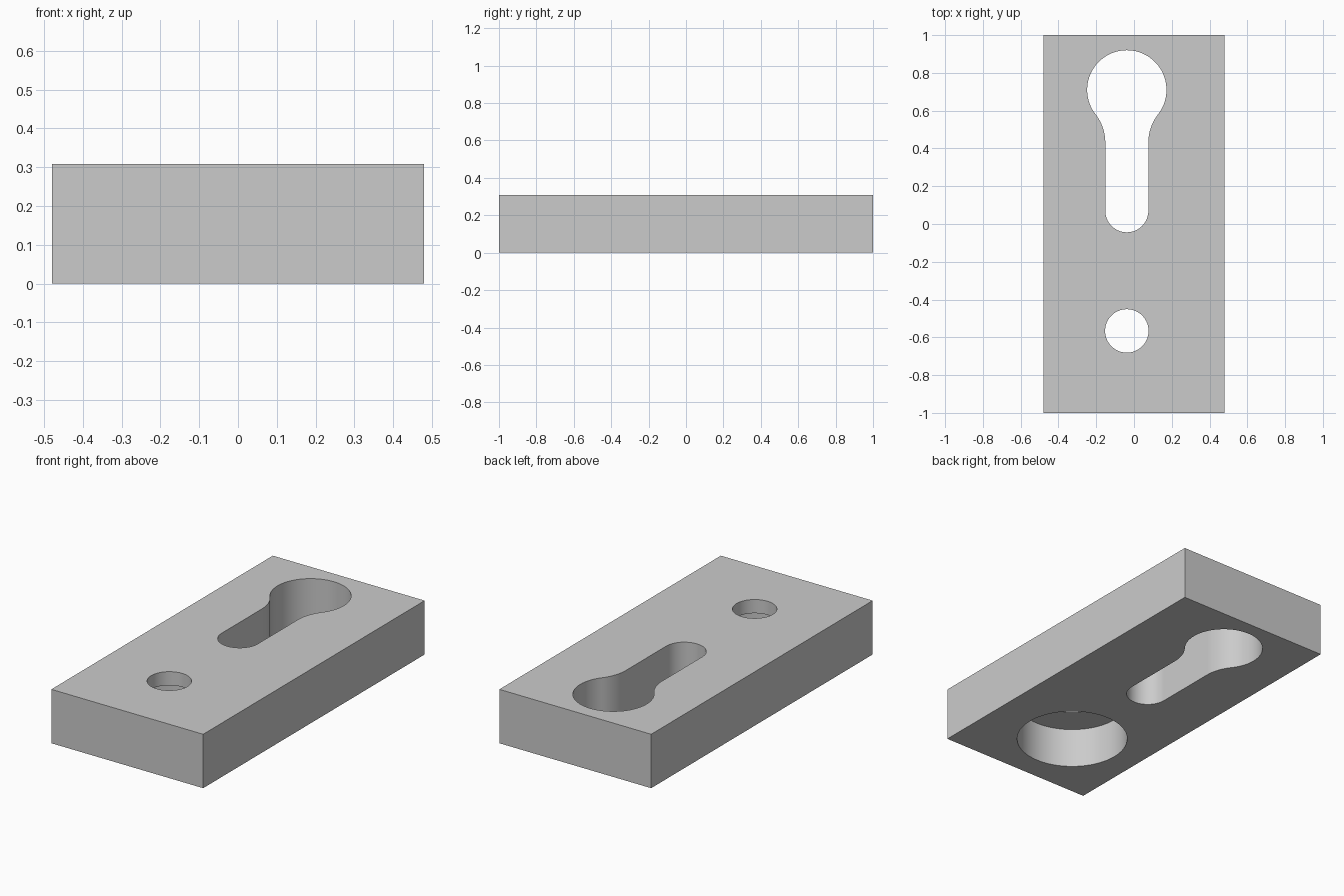
import bpy, bmesh
from math import pi, sin, cos, atan2, sqrt

if "Cube" in bpy.data.objects:
    bpy.data.objects.remove(bpy.data.objects["Cube"], do_unlink=True)

WIDTH, LENGTH, HEIGHT = 0.96, 2.0, 0.308
AXIS_X = -0.038                       # holes sit slightly off centre

grey = bpy.data.materials.new("plain grey")
grey.use_nodes = True
grey.diffuse_color = (0.6, 0.6, 0.6, 1)
grey.node_tree.nodes["Principled BSDF"].inputs["Base Color"].default_value = (0.6, 0.6, 0.6, 1)


def arc(cx, cy, r, start, end, steps):
    """Points along a circular arc, both ends included."""
    angles = [start + (end - start) * i / steps for i in range(steps + 1)]
    return [(cx + r * cos(a), cy + r * sin(a)) for a in angles]


def prism(name, outline, bottom, top):
    """Extrude a closed outline between two heights."""
    bm = bmesh.new()
    face = bm.faces.new([bm.verts.new((x, y, bottom)) for x, y in outline])
    moved = bmesh.ops.extrude_face_region(bm, geom=[face])["geom"]
    verts = [v for v in moved if isinstance(v, bmesh.types.BMVert)]
    bmesh.ops.translate(bm, verts=verts, vec=(0, 0, top - bottom))
    bmesh.ops.recalc_face_normals(bm, faces=bm.faces)
    mesh = bpy.data.meshes.new(name)
    bm.to_mesh(mesh)
    bm.free()
    mesh.materials.append(grey)
    obj = bpy.data.objects.new(name, mesh)
    bpy.context.collection.objects.link(obj)
    return obj


def circle(y, r):
    return arc(AXIS_X, y, r, 0, 2 * pi, 72)[:-1]


def keyhole(head_y, head_r, slot_y, slot_r, fillet_r):
    """Round head blended into a narrower slot by tangent fillets."""
    dx = slot_r + fillet_r
    dy = -sqrt((head_r + fillet_r) ** 2 - dx ** 2)
    tangent = atan2(dy, dx)
    right = arc(0, slot_y, slot_r, -pi / 2, 0, 16)
    right += arc(dx, head_y + dy, fillet_r, pi, tangent + pi, 14)
    right += arc(0, head_y, head_r, tangent, pi / 2, 30)[1:]
    left = [(-x, y) for x, y in reversed(right[1:-1])]
    return [(x + AXIS_X, y) for x, y in right + left]


# Rectangular plate
w, l = WIDTH / 2, LENGTH / 2
plate = prism("plate", [(-w, -l), (w, -l), (w, l), (-w, l)], 0, HEIGHT)

# Keyhole slot, screw hole and the wide recess under it
cutters = [
    prism("keyhole_cutter", keyhole(0.71, 0.21, 0.07, 0.114, 0.24), -0.1, HEIGHT + 0.1),
    prism("recess_cutter", circle(-0.566, 0.298), -0.1, 0.23),
    prism("screw_hole_cutter", circle(-0.566, 0.115), -0.2, HEIGHT + 0.1),
]
bpy.ops.object.select_all(action="DESELECT")
bpy.context.view_layer.objects.active = plate
plate.select_set(True)
for cutter in cutters:
    cutter.hide_render = True
    cut = plate.modifiers.new(cutter.name, "BOOLEAN")
    cut.operation = "DIFFERENCE"
    cut.solver = "EXACT"
    cut.object = cutter
    bpy.ops.object.modifier_apply(modifier=cut.name)
    bpy.data.objects.remove(cutter, do_unlink=True)

bpy.ops.object.shade_smooth_by_angle(angle=pi / 6)
